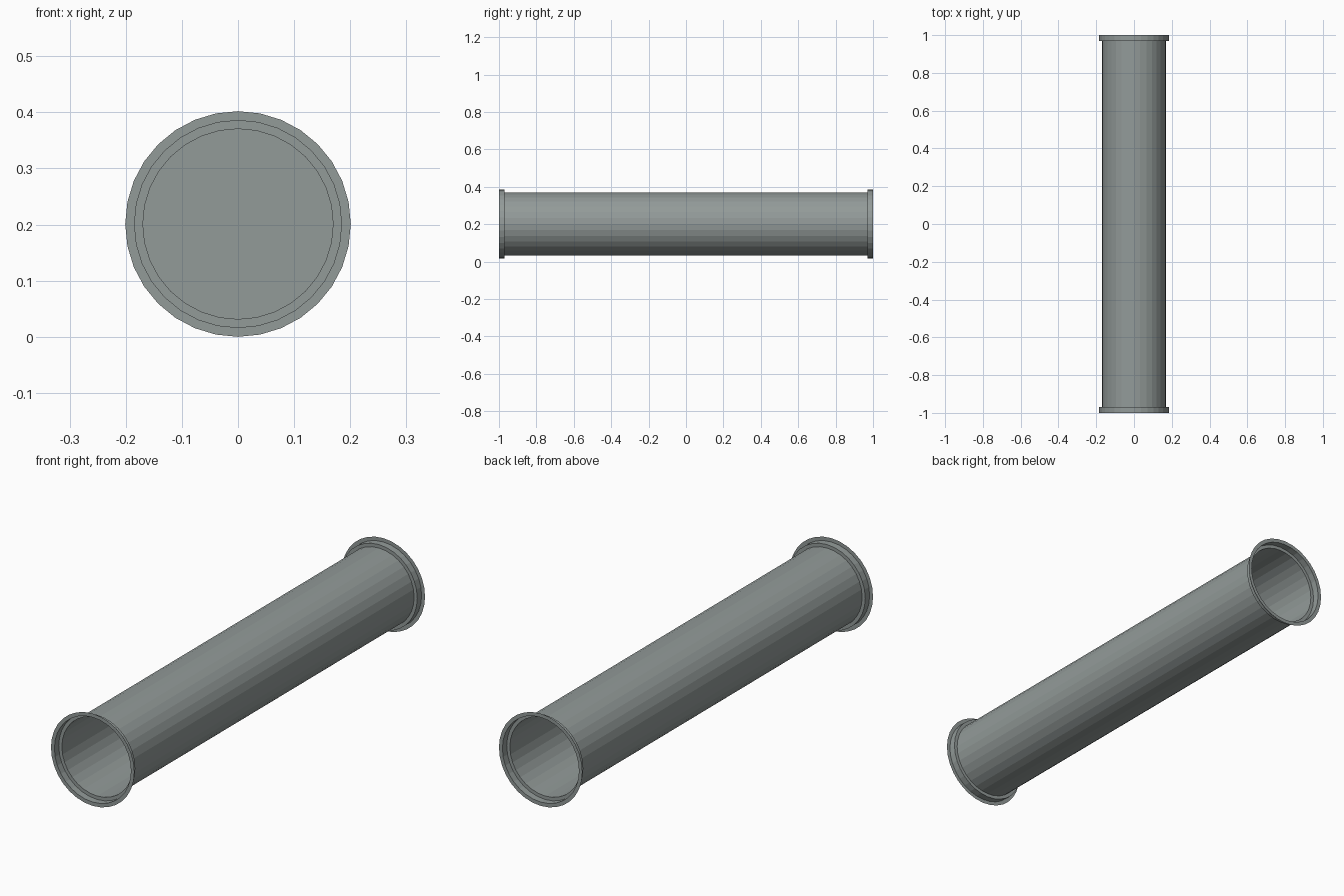
import bpy, bmesh
from math import sin, cos, pi

if "Cube" in bpy.data.objects:
    bpy.data.objects.remove(bpy.data.objects["Cube"])

SIDES = 32
AXIS_Z = 0.201

# Dark grey-green metal
metal = bpy.data.materials.new("metal")
metal.diffuse_color = (0.29, 0.325, 0.318, 1)
metal.use_nodes = True
metal.node_tree.nodes["Principled BSDF"].inputs["Base Color"].default_value = metal.diffuse_color


def finish(name, bm):
    mesh = bpy.data.meshes.new(name)
    bm.to_mesh(mesh)
    bm.free()
    mesh.materials.append(metal)
    obj = bpy.data.objects.new(name, mesh)
    bpy.context.collection.objects.link(obj)
    return obj


def ring(bm, y, r):
    return [bm.verts.new((r * cos(2 * pi * i / SIDES), y,
                          AXIS_Z + r * sin(2 * pi * i / SIDES)))
            for i in range(SIDES)]


def lathe(name, profile):
    """Thin flat-faced shell turned around the y axis from (y, radius) points."""
    bm = bmesh.new()
    rings = [ring(bm, y, r) for y, r in profile]
    for a, b in zip(rings, rings[1:]):
        for i in range(SIDES):
            j = (i + 1) % SIDES
            bm.faces.new((a[i], a[j], b[j], b[i]))
    bmesh.ops.recalc_face_normals(bm, faces=bm.faces)
    return finish(name, bm)


# Open pipe with a stepped socket and thin flat rim at both ends
half = [(-1.0, 0.201), (-1.0, 0.1845), (-0.97, 0.1845), (-0.97, 0.1695)]
lathe("pipe", half + [(-y, r) for y, r in reversed(half)])

# Partition closing the bore deep inside
bm = bmesh.new()
bm.faces.new(ring(bm, 0.0, 0.1695))
finish("inner_partition", bm)
